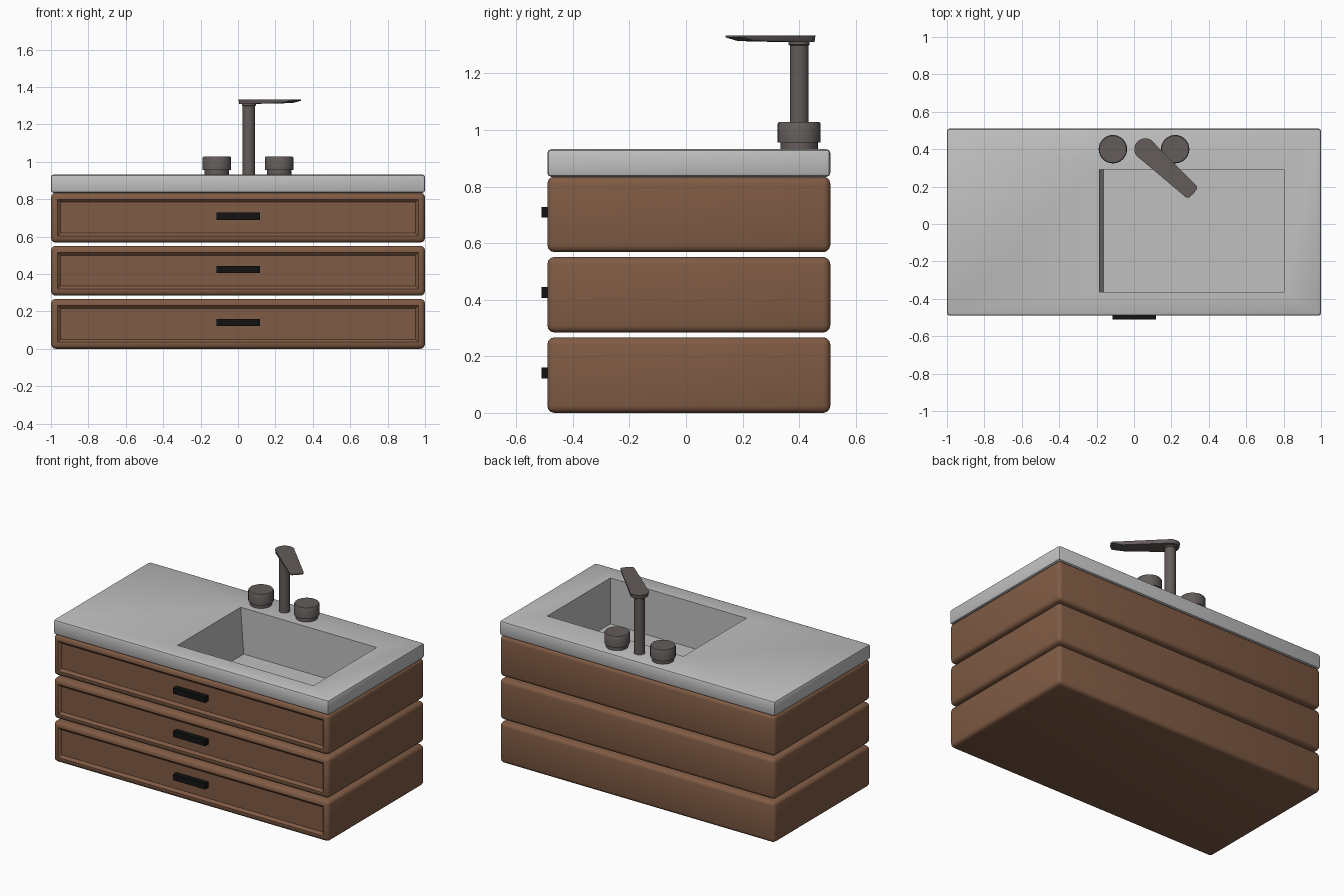
import bpy, bmesh, math
from mathutils import Vector

if "Cube" in bpy.data.objects:
    bpy.data.objects.remove(bpy.data.objects["Cube"])


def material(name, rgb):
    m = bpy.data.materials.new(name)
    m.diffuse_color = (*rgb, 1)
    m.use_nodes = True
    m.node_tree.nodes["Principled BSDF"].inputs["Base Color"].default_value = m.diffuse_color
    return m


WOOD = material("brown_wood", (0.215, 0.105, 0.058))
STONE = material("grey_stone", (0.53, 0.53, 0.53))
METAL = material("dark_metal", (0.125, 0.108, 0.103))
BLACK = material("black_handle", (0.006, 0.006, 0.006))


def finish(name, bm, mat, smooth=True):
    me = bpy.data.meshes.new(name)
    bmesh.ops.recalc_face_normals(bm, faces=bm.faces)
    bm.to_mesh(me)
    bm.free()
    me.materials.append(mat)
    ob = bpy.data.objects.new(name, me)
    bpy.context.collection.objects.link(ob)
    if smooth:
        select(ob)
        bpy.ops.object.shade_smooth_by_angle(angle=math.radians(35))
    return ob


def select(ob):
    bpy.ops.object.select_all(action='DESELECT')
    ob.select_set(True)
    bpy.context.view_layer.objects.active = ob


def box_bm(lo, hi, bevel=0, segments=3):
    bm = bmesh.new()
    bmesh.ops.create_cube(bm, size=1)
    for v in bm.verts:
        v.co = [lo[i] + (v.co[i] + 0.5) * (hi[i] - lo[i]) for i in range(3)]
    if bevel:
        bmesh.ops.bevel(bm, geom=bm.edges[:], offset=bevel, segments=segments,
                        profile=0.5, affect='EDGES')
    return bm


def boolean(ob, other, operation):
    mod = ob.modifiers.new("cut", 'BOOLEAN')
    mod.operation, mod.object, mod.solver = operation, other, 'EXACT'
    select(ob)
    bpy.ops.object.modifier_apply(modifier=mod.name)


def lathe(name, x, y, profile, mat, sides=32):
    # profile is (radius, z) from bottom to top, capped at both ends
    bm = bmesh.new()
    rings = [[bm.verts.new((x + r * math.cos(2 * math.pi * i / sides),
                            y + r * math.sin(2 * math.pi * i / sides), z))
              for i in range(sides)] for r, z in profile]
    for a, b in zip(rings, rings[1:]):
        for i in range(sides):
            j = (i + 1) % sides
            bm.faces.new((a[i], a[j], b[j], b[i]))
    bm.faces.new(rings[0][::-1])
    bm.faces.new(rings[-1])
    return finish(name, bm, mat)


# three drawers with recessed front panels and bar handles
for i, level in enumerate(("bottom", "middle", "top")):
    z = 0.284 * i
    bm = box_bm((-1, -0.49, z), (1, 0.51, z + 0.267), 0.025)
    front = min(bm.faces, key=lambda f: (round(f.normal.y, 3), -f.calc_area()))
    bmesh.ops.inset_region(bm, faces=[front], thickness=0.015)
    bmesh.ops.inset_region(bm, faces=[front], thickness=0.022, depth=-0.015)
    drawer = finish(level + "_drawer", bm, WOOD)
    zc = z + 0.141
    finish(level + "_handle", box_bm((-0.115, -0.51, zc - 0.019),
                                     (0.118, -0.47, zc + 0.019)), BLACK, False)

# countertop joined with the bowl block, then hollowed to make the basin
FLOOR = 0.63
counter = finish("countertop_basin", box_bm((-1, -0.49, 0.834), (1, 0.51, 0.932), 0.014, 2), STONE)
bowl = finish("bowl_block", box_bm((-0.22, -0.39, 0.605), (0.83, 0.32, 0.87)), STONE, False)
boolean(drawer, bowl, 'DIFFERENCE')
boolean(counter, bowl, 'UNION')
bm = box_bm((-0.163, -0.363, FLOOR), (0.803, 0.292, 1.0))
for v in bm.verts:
    if v.co.z > 0.9 and v.co.x < 0:
        v.co.x = -0.19
hollow = finish("basin_cutter", bm, STONE, False)
boolean(counter, hollow, 'DIFFERENCE')
for helper in (bowl, hollow):
    bpy.data.objects.remove(helper)
for ob in (drawer, counter):
    select(ob)
    bpy.ops.object.shade_smooth_by_angle(angle=math.radians(35))

# drain disc on the basin floor
lathe("drain", 0.322, -0.035, [(0.053, FLOOR - 0.005), (0.053, FLOOR + 0.004)], STONE, 10)

# tap knobs
for side, x in (("left", -0.113), ("right", 0.22)):
    lathe(side + "_knob", x, 0.40,
          [(0.066, 0.925), (0.066, 0.956), (0.076, 0.956), (0.076, 1.022), (0.072, 1.028)], METAL)

# tap column with a thin collar
lathe("tap_column", 0.058, 0.40,
      [(0.033, 0.925), (0.033, 1.298), (0.037, 1.302), (0.037, 1.316)], METAL)

# flat spout: round at the column, tapering to a thin tip
start, tip = Vector((0.06, 0.40)), Vector((0.315, 0.165))
along = (tip - start).normalized()
across = Vector((-along.y, along.x))
length = (tip - start).length
outline = [(0.058 * math.cos(a), 0.058 * math.sin(a))
           for a in (math.radians(75 + 210 * k / 20) for k in range(21))]
outline += [(length - 0.012, -0.042), (length, -0.034), (length + 0.004, 0),
            (length, 0.034), (length - 0.012, 0.042)]
bm = bmesh.new()
top, bottom = [], []
for u, w in outline:
    far = u > length / 2
    p = start + along * u + across * w
    q = start + along * (u - 0.05 if far else u * 0.94) + across * w * 0.94
    top.append(bm.verts.new((*p, 1.334)))
    bottom.append(bm.verts.new((*(p if far else q), 1.327 if far else 1.312)))
# lower ring sits flat along the spout and rises at the tip
low = []
for (u, w), v in zip(outline, bottom):
    if u > length / 2:
        q = start + along * (u - 0.06) + across * w * 0.9
        low.append(bm.verts.new((*q, 1.314)))
    else:
        low.append(bm.verts.new((v.co.x, v.co.y, 1.310)))
n = len(outline)
for a, b in ((low, bottom), (bottom, top)):
    for i in range(n):
        j = (i + 1) % n
        bm.faces.new((a[i], a[j], b[j], b[i]))
bm.faces.new(top)
bm.faces.new(low[::-1])
finish("tap_spout", bm, METAL)
